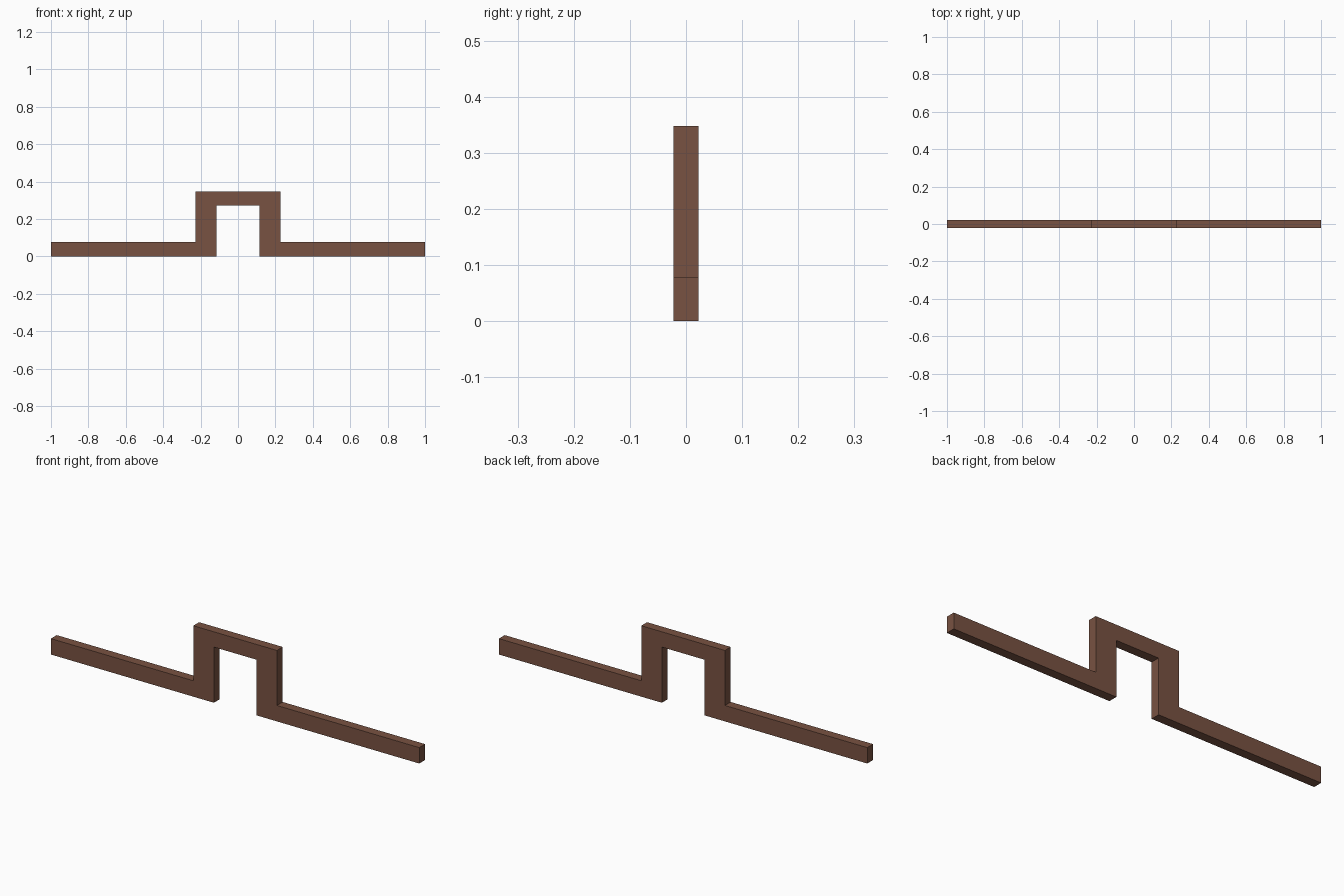
import bpy, bmesh

if "Cube" in bpy.data.objects:
    bpy.data.objects.remove(bpy.data.objects["Cube"])

# One brown material for the whole bracket
brown = bpy.data.materials.new("brown")
brown.diffuse_color = (0.19, 0.085, 0.054, 1)
brown.use_nodes = True
brown.node_tree.nodes["Principled BSDF"].inputs["Base Color"].default_value = brown.diffuse_color

# Right half of the front outline; the left half is mirrored
half = [(0.115, 0.273), (0.115, 0), (1, 0), (1, 0.078),
        (0.227, 0.078), (0.227, 0.348)]
outline = half + [(-x, z) for x, z in reversed(half)]
depth = 0.045

# Stepped bar: outline extruded front to back
bm = bmesh.new()
face = bm.faces.new([bm.verts.new((x, -depth / 2, z)) for x, z in outline])
ext = bmesh.ops.extrude_face_region(bm, geom=[face], use_keep_orig=True)
verts = [g for g in ext["geom"] if isinstance(g, bmesh.types.BMVert)]
bmesh.ops.translate(bm, verts=verts, vec=(0, depth, 0))
bmesh.ops.recalc_face_normals(bm, faces=bm.faces)

mesh = bpy.data.meshes.new("stepped_bar")
bm.to_mesh(mesh)
bm.free()
mesh.materials.append(brown)
bpy.context.collection.objects.link(bpy.data.objects.new("stepped_bar", mesh))
